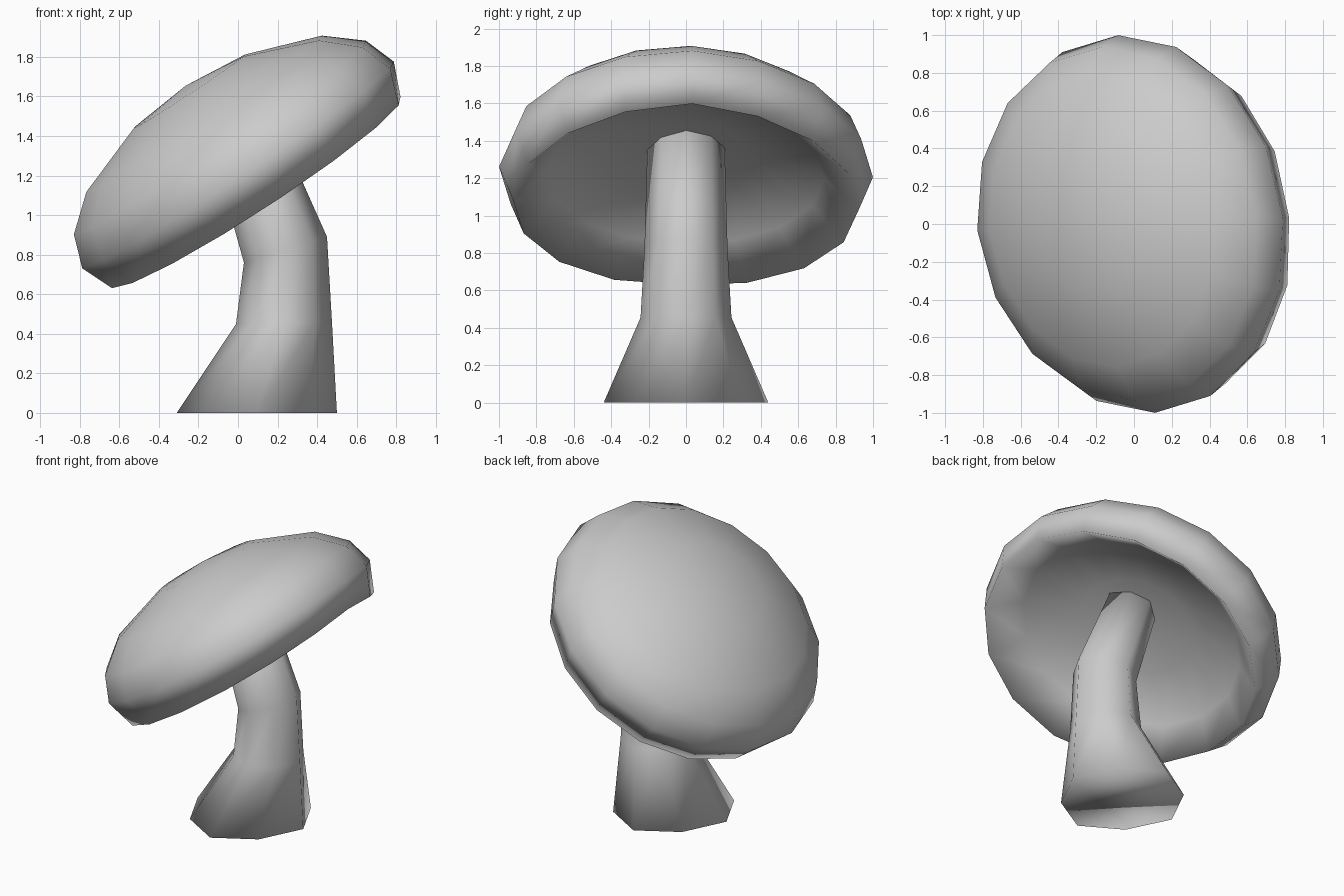
import bpy, bmesh
from math import sin, cos, radians, pi
from mathutils import Vector

if "Cube" in bpy.data.objects:
    bpy.data.objects.remove(bpy.data.objects["Cube"])


def loft(name, rings, start=None, end=None):
    """Skin a list of point rings; each end closes to a point or with a flat face."""
    bm = bmesh.new()
    loops = [[bm.verts.new(p) for p in ring] for ring in rings]
    n = len(loops[0])
    for a, b in zip(loops, loops[1:]):
        for i in range(n):
            j = (i + 1) % n
            bm.faces.new((a[i], a[j], b[j], b[i]))
    for loop, tip in ((loops[0], start), (loops[-1], end)):
        if tip is None:
            bm.faces.new(loop)
        else:
            v = bm.verts.new(tip)
            for i in range(n):
                bm.faces.new((loop[i], loop[(i + 1) % n], v))
    bmesh.ops.recalc_face_normals(bm, faces=bm.faces)
    for f in bm.faces:
        f.smooth = True
    mesh = bpy.data.meshes.new(name)
    bm.to_mesh(mesh)
    bm.free()
    obj = bpy.data.objects.new(name, mesh)
    bpy.context.collection.objects.link(obj)
    return obj


# Stem: eight-sided bent tube, each ring given by left end, right end, half depth
def stem_ring(x0, z0, x1, z1, ry):
    mid = Vector(((x0 + x1) / 2, 0, (z0 + z1) / 2))
    half = Vector(((x1 - x0) / 2, 0, (z1 - z0) / 2))
    pts = []
    for i in range(8):
        a = 2 * pi * i / 8
        k = 0.92 if i % 2 else 1.0  # corners pulled in slightly
        pts.append(mid + (half * cos(a) + Vector((0, ry * sin(a), 0))) * k)
    return pts


loft("stem", [
    stem_ring(-0.31, 0.0, 0.50, 0.0, 0.44),
    stem_ring(-0.01, 0.45, 0.475, 0.46, 0.243),
    stem_ring(0.03, 0.76, 0.45, 0.89, 0.222),
    stem_ring(-0.13, 1.33, 0.16, 1.54, 0.205),
])

# Cap: sixteen-sided dish, tilted about y and slightly skewed, hollow underneath
TILT = radians(33.5)
U = Vector((cos(TILT), 0, sin(TILT)))
N = Vector((-sin(TILT), 0, cos(TILT)))
CENTRE = Vector((0, 0, 1.23)) + U * 0.013


def cap_ring(r, h, droop=0.025):
    pts = []
    for i in range(16):
        a = radians(2) + 2 * pi * i / 16
        y = 1.055 * r * sin(a)
        pts.append(CENTRE + U * (r * cos(a)) + N * (h - droop * abs(sin(a)))
                   + Vector((-0.07 * y, y, -0.01 * y)))
    return pts


loft("cap", [
    cap_ring(0.36, 0.075, 0),
    cap_ring(0.70, 0.005, 0.03),
    cap_ring(0.878, -0.145, 0.065),
    cap_ring(0.948, 0.02),
    cap_ring(0.889, 0.186),
    cap_ring(0.717, 0.33, 0.01),
    cap_ring(0.34, 0.465, 0),
], start=CENTRE + N * 0.09, end=CENTRE + N * 0.5)
